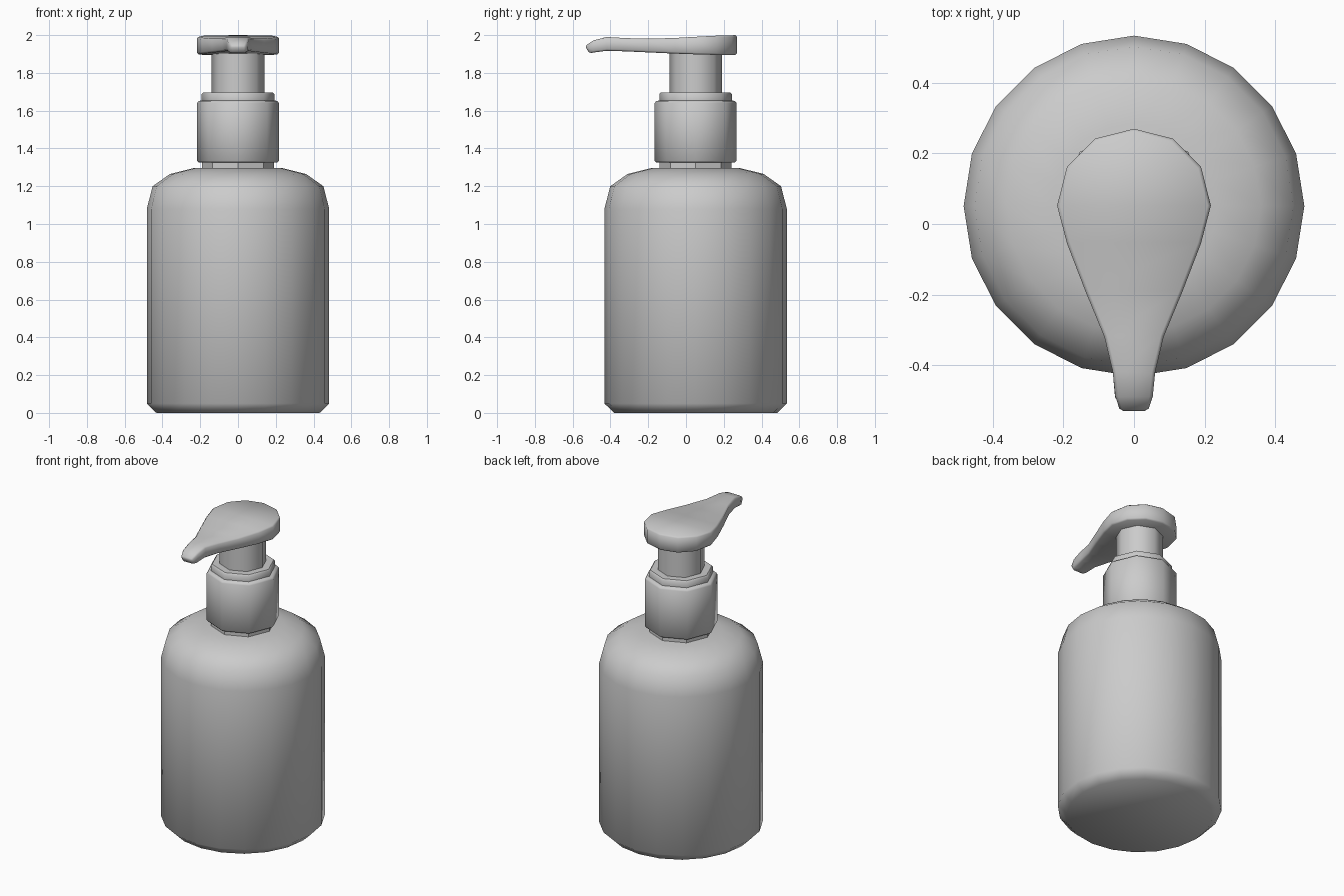
import bpy, bmesh
from math import cos, sin, tau, radians

if "Cube" in bpy.data.objects:
    bpy.data.objects.remove(bpy.data.objects["Cube"])

CY = 0.051  # the bottle axis sits slightly behind the origin


def finish(name, bm, angle):
    bmesh.ops.recalc_face_normals(bm, faces=bm.faces)
    mesh = bpy.data.meshes.new(name)
    bm.to_mesh(mesh)
    bm.free()
    ob = bpy.data.objects.new(name, mesh)
    bpy.context.collection.objects.link(ob)
    bpy.ops.object.select_all(action='DESELECT')
    ob.select_set(True)
    bpy.context.view_layer.objects.active = ob
    bpy.ops.object.shade_smooth_by_angle(angle=radians(angle))
    return ob


def lathe(name, profile, sides, angle=40):
    """Closed solid of revolution from (radius, z) points."""
    bm = bmesh.new()
    rings = [[bm.verts.new((r * cos(tau * i / sides), CY + r * sin(tau * i / sides), z))
              for i in range(sides)] for r, z in profile]
    for a, b in zip(rings, rings[1:]):
        for i in range(sides):
            j = (i + 1) % sides
            bm.faces.new((a[i], a[j], b[j], b[i]))
    bm.faces.new(rings[0])
    bm.faces.new(rings[-1])
    return finish(name, bm, angle)


# Bottle with chamfered base and rounded shoulder
lathe("bottle", [(0.432, 0), (0.483, 0.05), (0.483, 1.08), (0.452, 1.2),
                 (0.36, 1.265), (0.235, 1.296)], 20, 50)

# Neck, octagonal collar with stepped top, and pump stem
lathe("neck", [(0.19, 1.27), (0.19, 1.34)], 8)
lathe("collar", [(0.208, 1.326), (0.217, 1.335), (0.217, 1.64), (0.209, 1.65),
                 (0.192, 1.655), (0.192, 1.688), (0.184, 1.697)], 8, 50)
lathe("pump_stem", [(0.139, 1.68), (0.139, 1.93)], 8, 50)

# Pump head: sections (half width, y, bottom z, top z) from back to spout tip
sections = [(0.11, 0.242, 1.894, 1.999), (0.19, 0.162, 1.895, 1.997),
            (0.218, 0.052, 1.898, 1.991), (0.19, -0.055, 1.902, 1.985),
            (0.138, -0.19, 1.908, 1.981), (0.084, -0.32, 1.914, 1.984),
            (0.06, -0.42, 1.917, 1.990), (0.053, -0.49, 1.908, 1.972)]
bm = bmesh.new()
rows = [[bm.verts.new(c) for c in ((-w, y, lo), (w, y, lo), (w, y, hi), (-w, y, hi))]
        for w, y, lo, hi in sections]
# Slanted spout end
rows.append([bm.verts.new(c) for c in ((-0.038, -0.51, 1.902), (0.038, -0.51, 1.902),
                                       (0.04, -0.535, 1.942), (-0.04, -0.535, 1.942))])
for a, b in zip(rows, rows[1:]):
    for i in range(4):
        j = (i + 1) % 4
        bm.faces.new((a[i], a[j], b[j], b[i]))
bm.faces.new(rows[-1])
# Rounded back of the head
lo, hi = bm.verts.new((0, 0.27, 1.894)), bm.verts.new((0, 0.27, 2.0))
a, b, c, d = rows[0]
for f in ((a, b, lo), (d, c, hi), (b, c, hi, lo), (d, a, lo, hi)):
    bm.faces.new(f)
bmesh.ops.recalc_face_normals(bm, faces=bm.faces)
# Soften the rims
rim = [e for e in bm.edges if e.calc_face_angle(0) > radians(60)]
bmesh.ops.bevel(bm, geom=rim, offset=0.009, segments=1, affect='EDGES', clamp_overlap=True)
finish("pump_head", bm, 50)
